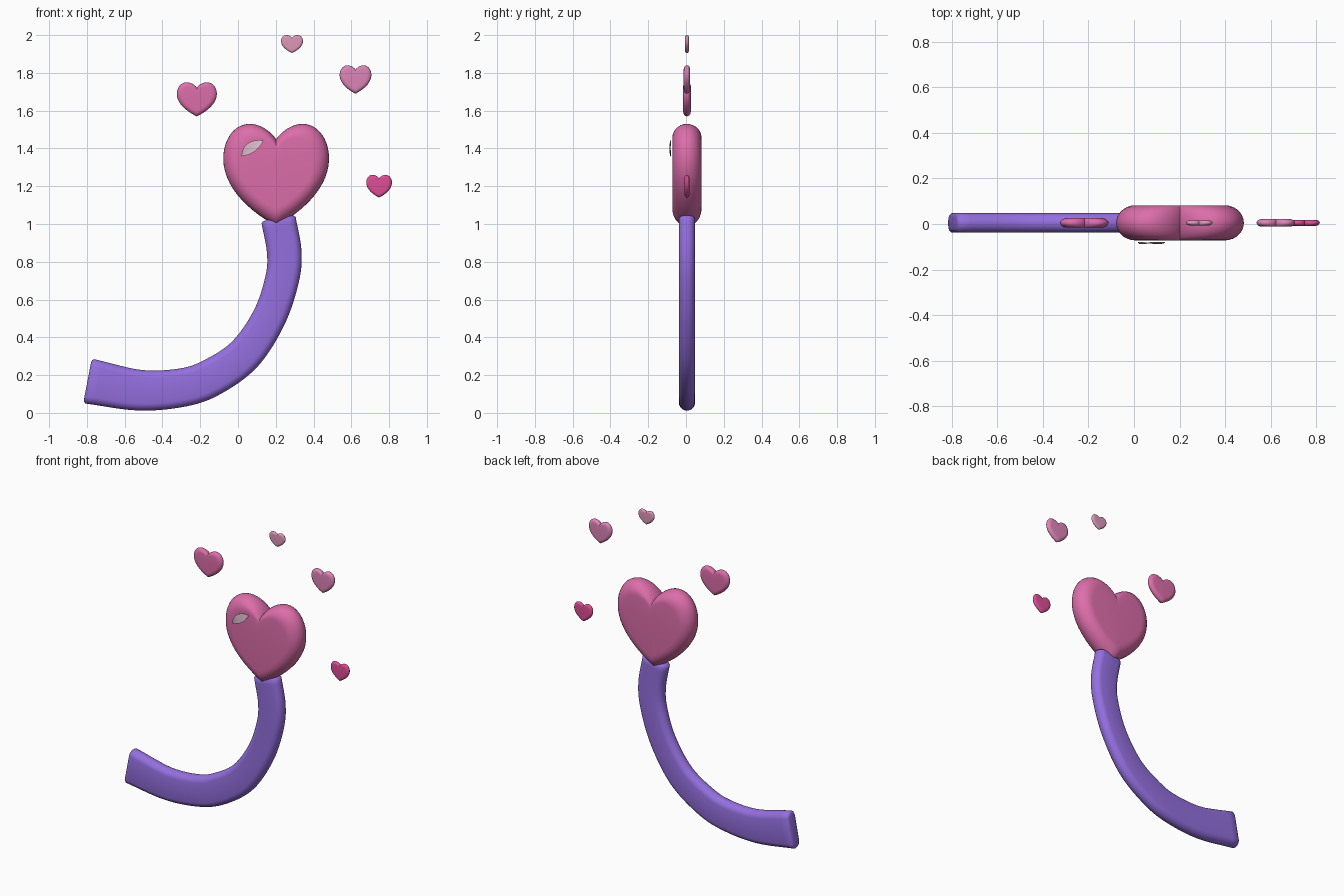
import bpy, bmesh, math
from mathutils import Vector
from mathutils.geometry import interpolate_bezier

if "Cube" in bpy.data.objects:
    bpy.data.objects.remove(bpy.data.objects["Cube"])


def material(name, srgb):
    col = [(c / 255 / 12.92) if c < 11 else ((c / 255 + 0.055) / 1.055) ** 2.4 for c in srgb] + [1]
    m = bpy.data.materials.new(name)
    m.use_nodes = True
    m.diffuse_color = col
    bsdf = m.node_tree.nodes["Principled BSDF"]
    bsdf.inputs["Base Color"].default_value = col
    bsdf.inputs["Roughness"].default_value = 0.6
    return m


purple = material("purple", (148, 111, 222))
pink = material("pink", (221, 110, 170))
soft_pink = material("soft pink", (222, 133, 184))
pale_pink = material("pale pink", (222, 152, 186))
hot_pink = material("hot pink", (222, 78, 150))
shine_mat = material("pearl", (222, 190, 207))


def loft(name, rings, mat):
    """Skin a closed body through equal-length rings and cap both ends."""
    bm = bmesh.new()
    loops = [[bm.verts.new(p) for p in ring] for ring in rings]
    n = len(loops[0])
    for a, b in zip(loops, loops[1:]):
        for i in range(n):
            j = (i + 1) % n
            bm.faces.new((a[i], a[j], b[j], b[i]))
    for ring in (loops[0], loops[-1]):
        mid = bm.verts.new(sum((v.co for v in ring), Vector()) / n)
        for i in range(n):
            bm.faces.new((ring[i], ring[(i + 1) % n], mid))
    bmesh.ops.recalc_face_normals(bm, faces=bm.faces[:])
    return finish(name, bm, mat)


def finish(name, bm, mat):
    mesh = bpy.data.meshes.new(name)
    bm.to_mesh(mesh)
    bm.free()
    mesh.materials.append(mat)
    ob = bpy.data.objects.new(name, mesh)
    bpy.context.collection.objects.link(ob)
    bpy.ops.object.select_all(action='DESELECT')
    ob.select_set(True)
    bpy.context.view_layer.objects.active = ob
    bpy.ops.object.shade_smooth_by_angle(angle=math.radians(50))
    return ob


def bezier_chain(pts, steps):
    """Sample joined cubic curves given as anchor, handle, handle, anchor..."""
    vs = [Vector((x, 0, z)) for x, z in pts]
    out = []
    for i in range(0, len(vs) - 1, 3):
        out += interpolate_bezier(vs[i], vs[i + 1], vs[i + 2], vs[i + 3], steps)[:-1]
    return out + [vs[-1]]


# Heart outline, half width 1 and height 2, mirrored
half = bezier_chain([(0, 0.70), (0.12, 0.88), (0.32, 1), (0.5, 1),
                     (0.79, 1), (1, 0.7), (1, 0.32),
                     (1, -0.25), (0.5, -0.72), (0, -1)], 14)
outline = half + [Vector((-p.x, 0, p.z)) for p in half[-2:0:-1]]


def heart(name, x, z0, z1, half_width, half_depth, mat, y=0.005, rim=0.3):
    hub = Vector((0, 0, 0.1))
    height = (z1 - z0) / 2
    rings = []
    for k in range(15):
        a = math.pi * (k / 14 - 0.5)
        s = 1 - rim * (1 - math.cos(a))
        ring = [hub + (p - hub) * s for p in outline]
        rings.append([(x + p.x * half_width, y + half_depth * math.sin(a),
                       (z0 + z1) / 2 + p.z * height) for p in ring])
    return loft(name, rings, mat)


heart("big_heart", 0.202, 0.99, 1.53, 0.28, 0.077, pink)
heart("left_floating_heart", -0.218, 1.57, 1.75, 0.106, 0.021, pink)
heart("right_floating_heart", 0.622, 1.69, 1.84, 0.084, 0.017, soft_pink)
heart("top_floating_heart", 0.286, 1.905, 2.0, 0.058, 0.011, pale_pink)
heart("low_floating_heart", 0.747, 1.14, 1.26, 0.068, 0.013, hot_pink)


# Curved tail: centre line with half widths, smoothed
path = [Vector(p) for p in (
    (-0.785, 0.167, 0.12), (-0.52, 0.12, 0.108), (-0.29, 0.135, 0.102),
    (-0.135, 0.19, 0.1), (0.035, 0.31, 0.095), (0.165, 0.505, 0.09),
    (0.233, 0.705, 0.09), (0.245, 0.85, 0.092), (0.215, 1.02, 0.092))]


def catmull(pts, steps):
    ext = [2 * pts[0] - pts[1]] + pts + [2 * pts[-1] - pts[-2]]
    out = []
    for a, b, c, d in zip(ext, ext[1:], ext[2:], ext[3:]):
        for k in range(steps):
            t = k / steps
            out.append(0.5 * (2 * b + (c - a) * t + (2 * a - 5 * b + 4 * c - d) * t * t
                              + (3 * b - a - 3 * c + d) * t ** 3))
    return out + [pts[-1]]


def tail_ring(p, tangent, shrink, shift):
    """Flat section with round edges, set across the path."""
    t = Vector((tangent.x, 0, tangent.y)).normalized()
    side = Vector((-t.z, 0, t.x))
    r = 0.043 - shrink
    flat = p.z - 0.043
    ring = []
    for k in range(24):
        a = 2 * math.pi * (k + 0.5) / 24
        across = math.cos(a) * r + math.copysign(flat, math.cos(a))
        ring.append(Vector((p.x, 0.005 + r * math.sin(a), p.y)) + side * across + t * shift)
    return ring


line = catmull(path, 6)
tangents = [line[min(i + 1, len(line) - 1)] - line[max(i - 1, 0)] for i in range(len(line))]
rings = [tail_ring(p, t, 0, 0) for p, t in zip(line, tangents)]
start = [tail_ring(line[0], tangents[0], s, -d) for s, d in ((0.02, 0.012), (0.008, 0.009))]
end = [tail_ring(line[-1], tangents[-1], s, d) for s, d in ((0.008, 0.009), (0.02, 0.012))]
loft("curved_tail", start + rings + end, purple)


# Leaf-shaped shine floating just before the big heart
leaf = bezier_chain([(0.018, 1.358), (0.02, 1.41), (0.06, 1.455), (0.136, 1.442),
                     (0.11, 1.40), (0.09, 1.37), (0.018, 1.358)], 10)[:-1]


def shine_point(p, depth):
    return (p.x, -0.088 + depth + 3 * (p.z - 1.40) ** 2, p.z)


loft("heart_shine", [[shine_point(p, d) for p in leaf] for d in (0, 0.004)], shine_mat)
